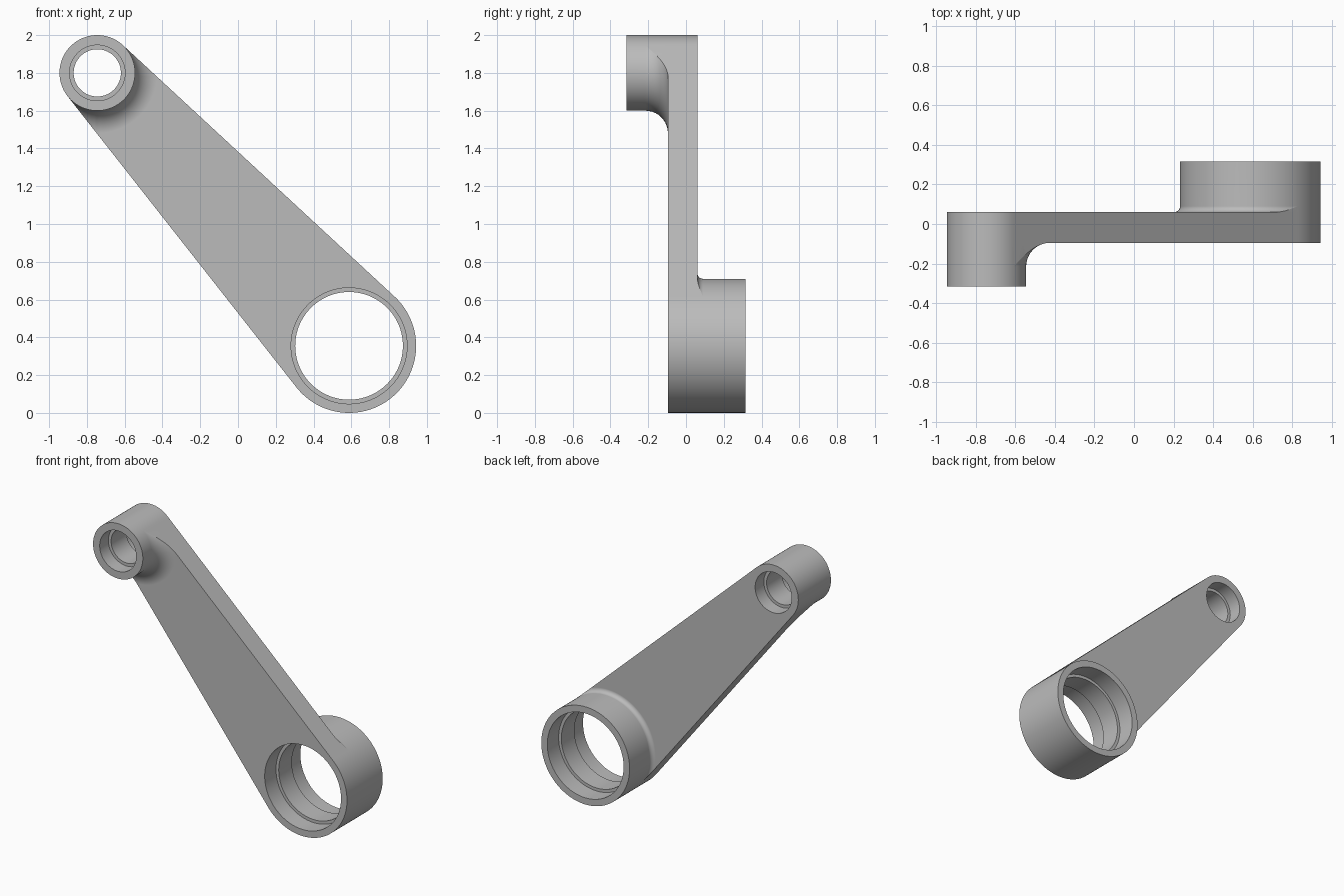
import bpy, bmesh, math

if "Cube" in bpy.data.objects:
    bpy.data.objects.remove(bpy.data.objects["Cube"])

# Plate thickness range and the two bearing ends (x, z centres)
FRONT, BACK = -0.095, 0.06
SMALL, BIG = (-0.745, 1.80), (0.588, 0.355)
R_SMALL, R_BIG = 0.20, 0.355
FILLET_STEPS = 10

dx, dz = BIG[0] - SMALL[0], BIG[1] - SMALL[1]
heading = math.atan2(dz, dx)
tangent = math.acos((R_SMALL - R_BIG) / math.hypot(dx, dz))

bm = bmesh.new()


def spread(a, b, step=math.radians(3)):
    n = max(2, math.ceil((b - a) / step))
    return [a + (b - a) * i / n for i in range(n)]


def bearing_end(centre, radius, base, phi, near, far, collar, fillet, bore, lip, seat):
    """Hub with a stepped bore and a fillet trimmed by the arm's straight sides.
    Returns the open rows of vertices where the arm joins."""
    s = 1 if collar > near else -1
    foot = radius + fillet
    e = phi - math.acos(radius / foot)
    angles = (spread(-e, e) + spread(e, phi) + spread(phi, 2 * math.pi - phi)
              + spread(2 * math.pi - phi, 2 * math.pi - e))
    n_open = len(spread(-e, e))
    columns = []
    for a in angles:
        off = abs(a if a <= math.pi else a - 2 * math.pi)
        m = radius
        if off < phi:
            c = math.cos(phi - off)
            m = min(foot, radius / c) if c > 1e-6 else foot
        if abs(off - e) < 1e-6:
            m = foot
        # stepped bore, then collar rim
        pts = [(bore, far), (bore, far + s * seat), (lip, far + s * seat),
               (lip, collar - s * seat), (bore, collar - s * seat),
               (bore, collar), (radius, collar)]
        # fillet down to the plate or to the arm's side
        t_end = math.acos(max(0, min(1, (foot - m) / fillet)))
        for k in range(FILLET_STEPS + 1):
            t = t_end * k / FILLET_STEPS
            pts.append((foot - fillet * math.cos(t), near + s * fillet * (1 - math.sin(t))))
        pts += [(m, near), (m, far)]
        ca, sa = math.cos(base + a), math.sin(base + a)
        columns.append([bm.verts.new((centre[0] + r * ca, y, centre[1] + r * sa))
                        for r, y in pts])
    n, rows = len(columns), len(columns[0])
    for i in range(n):
        p, q = columns[i], columns[(i + 1) % n]
        for j in range(rows):
            if j == rows - 2 and i < n_open:
                continue  # left open for the arm
            k = (j + 1) % rows
            bm.faces.new((p[j], p[k], q[k], q[j]))
    opening = columns[:n_open + 1]
    return [c[-2] for c in opening], [c[-1] for c in opening]


# Small end projects to the front, large end to the back
s_front, s_back = bearing_end(SMALL, R_SMALL, heading, tangent, FRONT, BACK, -0.315,
                              0.12, 0.147, 0.125, 0.10)
b_back, b_front = bearing_end(BIG, R_BIG, heading + math.pi, math.pi - tangent, BACK, FRONT,
                              0.315, 0.03, 0.307, 0.285, 0.13)

# Tapered arm between the ends
bm.faces.new(s_front + b_front)
bm.faces.new(s_back + b_back)
bm.faces.new((s_front[-1], b_front[0], b_back[0], s_back[-1]))
bm.faces.new((s_front[0], b_front[-1], b_back[-1], s_back[0]))

bmesh.ops.remove_doubles(bm, verts=bm.verts, dist=1e-5)
bmesh.ops.recalc_face_normals(bm, faces=bm.faces)

mesh = bpy.data.meshes.new("lever_arm")
bm.to_mesh(mesh)
bm.free()
arm = bpy.data.objects.new("lever_arm", mesh)
bpy.context.collection.objects.link(arm)

# Plain grey metal
grey = bpy.data.materials.new("grey_metal")
grey.diffuse_color = (0.5, 0.5, 0.5, 1)
grey.use_nodes = True
grey.node_tree.nodes["Principled BSDF"].inputs["Base Color"].default_value = grey.diffuse_color
mesh.materials.append(grey)

# Smooth curved walls, flat plate faces
bpy.context.view_layer.objects.active = arm
arm.select_set(True)
bpy.ops.object.shade_smooth_by_angle(angle=math.radians(30))
weighted = arm.modifiers.new("weighted_normals", 'WEIGHTED_NORMAL')
weighted.keep_sharp = True
